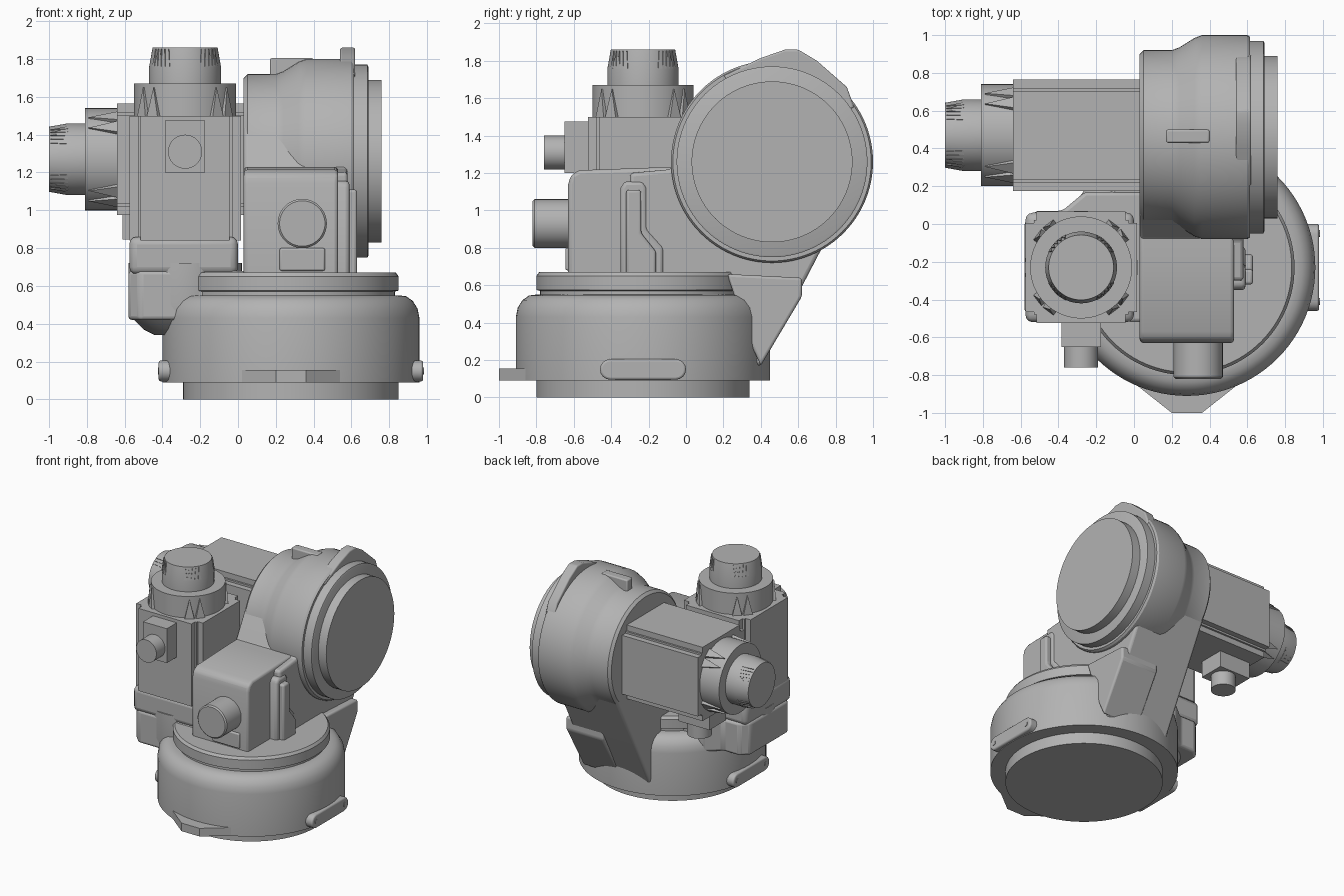
import bpy, bmesh, math
from mathutils import Matrix, Vector

if "Cube" in bpy.data.objects:
    bpy.data.objects.remove(bpy.data.objects["Cube"])

grey = bpy.data.materials.new("cast grey")
grey.use_nodes = True
COLOUR = (0.45, 0.45, 0.45, 1)
grey.diffuse_color = COLOUR
grey.node_tree.nodes["Principled BSDF"].inputs["Base Color"].default_value = COLOUR

# Frames whose local z runs along the named world axis
FRAMES = {
    "z": Matrix.Identity(3),
    "x": Matrix(((0, 0, 1), (1, 0, 0), (0, 1, 0))),    # local x,y = world y,z
    "-x": Matrix(((0, 0, -1), (-1, 0, 0), (0, 1, 0))),
    "-y": Matrix(((1, 0, 0), (0, 0, -1), (0, 1, 0))),  # local x,y = world x,z
    "-z": Matrix(((1, 0, 0), (0, -1, 0), (0, 0, -1))),
}


def finish(name, bm, axis="z", at=(0, 0, 0), bevel=0, segments=3):
    bm.transform(Matrix.Translation(at) @ FRAMES[axis].to_4x4())
    bmesh.ops.recalc_face_normals(bm, faces=bm.faces)
    mesh = bpy.data.meshes.new(name)
    bm.to_mesh(mesh)
    bm.free()
    mesh.materials.append(grey)
    ob = bpy.data.objects.new(name, mesh)
    bpy.context.collection.objects.link(ob)
    if bevel:
        mod = ob.modifiers.new("rounded_edges", "BEVEL")
        mod.width, mod.segments = bevel, segments
    bpy.ops.object.select_all(action="DESELECT")
    ob.select_set(True)
    bpy.context.view_layer.objects.active = ob
    bpy.ops.object.shade_smooth_by_angle(angle=math.radians(30))
    return ob


def lathe(name, profile, axis="z", at=(0, 0, 0), sides=72):
    """Solid of revolution from (radius, height) points."""
    bm = bmesh.new()
    rings = []
    for r, h in profile:
        rings.append([bm.verts.new((r * math.cos(k * math.tau / sides),
                                    r * math.sin(k * math.tau / sides), h))
                      for k in range(sides)])
    for a, b in zip(rings, rings[1:]):
        for k in range(sides):
            n = (k + 1) % sides
            bm.faces.new((a[k], a[n], b[n], b[k]))
    bm.faces.new(rings[0])
    bm.faces.new(rings[-1])
    return finish(name, bm, axis, at)


def prism(name, outline, low, high, axis="z", at=(0, 0, 0), bevel=0, segments=3):
    """Flat outline extruded along an axis."""
    bm = bmesh.new()
    face = bm.faces.new([bm.verts.new((u, v, low)) for u, v in outline])
    out = bmesh.ops.extrude_face_region(bm, geom=[face])
    verts = [v for v in out["geom"] if isinstance(v, bmesh.types.BMVert)]
    bmesh.ops.translate(bm, verts=verts, vec=(0, 0, high - low))
    return finish(name, bm, axis, at, bevel, segments)


def box(name, low, high, bevel=0):
    (x0, y0, z0), (x1, y1, z1) = low, high
    return prism(name, [(x0, y0), (x1, y0), (x1, y1), (x0, y1)], z0, z1, bevel=bevel)


def arc(cx, cy, r, start, end, steps=16):
    angles = [math.radians(start + (end - start) * k / steps) for k in range(steps + 1)]
    return [(cx + r * math.cos(a), cy + r * math.sin(a)) for a in angles]


# Base: foot, rounded drum and turntable
BX, BY = 0.28, -0.23
lathe("base_drum", [(0.57, 0), (0.57, 0.09), (0.68, 0.09), (0.68, 0.43), (0.67, 0.48),
                    (0.645, 0.52), (0.61, 0.545), (0.57, 0.55)], at=(BX, BY, 0), sides=96)
lathe("turntable", [(0.55, 0.5), (0.55, 0.57), (0.57, 0.575), (0.57, 0.65),
                    (0.555, 0.67)], at=(BX, BY, 0), sides=96)
prism("front_mounting_tab", [(-0.18, -0.7), (0.2, -1), (0.36, -1), (0.74, -0.7)],
      0.09, 0.155)

# Rounded bars on both sides of the base
for side, label in ((1, "left"), (-1, "right")):
    bar = arc(0.175, 0, 0.055, -90, 90, 8) + arc(-0.175, 0, 0.055, 90, 270, 8)
    axis = "x" if side > 0 else "-x"
    prism(label + "_base_bar", bar, 0.6, 0.7, axis, (BX, BY, 0.15), bevel=0.012)
    for v in (-0.18, 0.18):
        lathe(label + "_bar_bolt", [(0.018, 0.69), (0.018, 0.704)], axis,
              (BX, BY + v, 0.15), sides=16)

# Shoulder neck: rear slope tangent to the shoulder drum
SY, SZ = 0.46, 1.26
neck = [(-0.3, 0.62), (-0.3, 1.2), (-0.08, 1.22)]
neck += arc(SY, SZ, 0.45, 150, -30, 20)
neck += [(0.40, 0.17), (0.32, 0.17), (0.25, 0.62)]
prism("shoulder_neck", neck, 0.03, 0.58, "x", bevel=0.02)
prism("neck_flange", [(0.22, 0.66), (0.62, 0.64), (0.62, 0.54), (0.40, 0.17), (0.34, 0.3)],
      0.3, 0.63, "x", bevel=0.015)

# Shoulder drum with flange and output disc
lathe("shoulder_drum", [(0.44, 0.03), (0.46, 0.05), (0.46, 0.2), (0.475, 0.24),
                        (0.525, 0.32), (0.54, 0.36), (0.54, 0.6), (0.53, 0.615)],
      "x", (0, SY, SZ), 96)
lathe("shoulder_flange", [(0.51, 0.6), (0.51, 0.685), (0.5, 0.69)], "x", (0, SY, SZ), 96)
lathe("output_disc", [(0.43, 0.68), (0.43, 0.76)], "x", (0, SY, SZ), 96)
prism("shoulder_lug", [(0.2, 1.72), (0.4, 1.815), (0.53, 1.86), (0.6, 1.86), (0.7, 1.8),
                       (0.86, 1.66), (0.9, 1.55), (0.46, 1.4)], 0.54, 0.62, "x", bevel=0.01)
box("shoulder_stop", (0.17, 0.43, 1.6), (0.4, 0.5, 1.805), 0.01)

# Front gearbox with round connector
prism("gearbox_housing", [(-0.63, 0.62), (-0.63, 1.14), (-0.615, 1.19), (-0.57, 1.215),
                          (-0.15, 1.23), (0.1, 1.23), (0.1, 0.62)],
      0.03, 0.53, "x", bevel=0.02)
lathe("gearbox_connector", [(0.13, 0.55), (0.13, 0.81), (0.12, 0.82)], "-y",
      (0.34, 0, 0.93), 48)
box("gearbox_connector_pad", (0.22, -0.645, 0.68), (0.46, -0.6, 0.8), 0.01)

# Cable channel on the gearbox side
prism("cable_channel", [(-0.35, 0.64), (-0.35, 1.12), (-0.33, 1.155), (-0.23, 1.155),
                        (-0.21, 1.12), (-0.21, 0.9), (-0.12, 0.8), (-0.12, 0.64)],
      0.5, 0.59, "x", bevel=0.02)
prism("cable_channel_cover", [(-0.32, 0.64), (-0.32, 1.11), (-0.24, 1.11), (-0.24, 0.88),
                              (-0.16, 0.78), (-0.16, 0.64)], 0.55, 0.63, "x", bevel=0.015)

# Lower housing that carries the upright motor
MX, MY = -0.28, -0.23
prism("motor_housing", [(-0.58, -0.46), (-0.52, -0.52), (0.06, -0.52), (0.06, 0.17),
                        (-0.26, 0.17), (-0.38, 0.07), (-0.52, 0.07), (-0.58, 0.01)],
      0.42, 0.68, bevel=0.02)
lathe("housing_underside", [(0.16, 0.34), (0.22, 0.37), (0.29, 0.44), (0.3, 0.5),
                            (0.3, 0.72)], at=(MX, MY, 0))
box("motor_mounting_plate", (-0.575, -0.52, 0.66), (0.0, 0.06, 0.86), 0.04)


def motor(label, axis, at, length):
    """Servo motor along an axis: notched body, drum, ribbed end cap."""
    h, n = 0.295, 0.235
    quarter = [(h, -n), (h, n), (n + 0.015, n), (n + 0.015, n + 0.015), (n, n + 0.015)]
    outline = []
    for k in range(4):
        c, s = (1, 0, -1, 0)[k], (0, 1, 0, -1)[k]
        outline += [(u * c - v * s, u * s + v * c) for u, v in quarter]
    prism(label + "_body", outline, 0, length, axis, at)
    lathe(label + "_drum", [(0.27, length), (0.27, length + 0.17)], axis, at, 64)
    lathe(label + "_cap", [(0.19, length + 0.16), (0.19, length + 0.26),
                           (0.172, length + 0.36)], axis, at, 64)
    bm = bmesh.new()

    def wedge(angle, half, r_in, r_out, z0, z1):
        # Triangular fin, widest at its foot
        rot = Matrix.Rotation(angle, 3, "Z")
        a, b, c, d, e, f = [bm.verts.new(rot @ Vector(p)) for p in (
            (r_in, -half, z0), (r_in, half, z0), (r_in, 0, z1),
            (r_out, -half, z0), (r_out, half, z0), (r_out - 0.012, 0, z1))]
        for face in ((a, b, c), (d, e, f), (a, b, e, d), (b, c, f, e), (c, a, d, f)):
            bm.faces.new(face)

    for k in range(4):
        mid = math.pi / 4 + k * math.pi / 2
        for step in (-0.14, 0.14):
            wedge(mid + step, 0.035, 0.24, 0.29, length, length + 0.15)
        for step in range(-2, 3):
            wedge(mid + step * 0.14, 0.013, 0.16, 0.192, length + 0.26, length + 0.352)
    finish(label + "_ribs", bm, axis, at)


# Upright motor with its front plug
motor("upright_motor", "z", (MX, MY, 0.84), 0.66)
box("upright_plug_block", (MX - 0.105, -0.65, 1.2), (MX + 0.105, -0.5, 1.475))
lathe("upright_plug", [(0.09, 0.6), (0.09, 0.76)], "-y", (MX, 0, 1.31), 40)

# Shoulder motor with its plug underneath
motor("shoulder_motor", "-x", (0.04, 0.47, 1.27), 0.68)
box("shoulder_plug_block", (-0.61, 0.365, 0.845), (-0.335, 0.575, 1.0))
lathe("shoulder_plug", [(0.09, -0.88), (0.09, -0.735)], "-z", (-0.45, 0.47, 0), 40).name = "shoulder_plug"
bpy.data.objects["shoulder_plug"].data.transform(Matrix.Identity(4))
